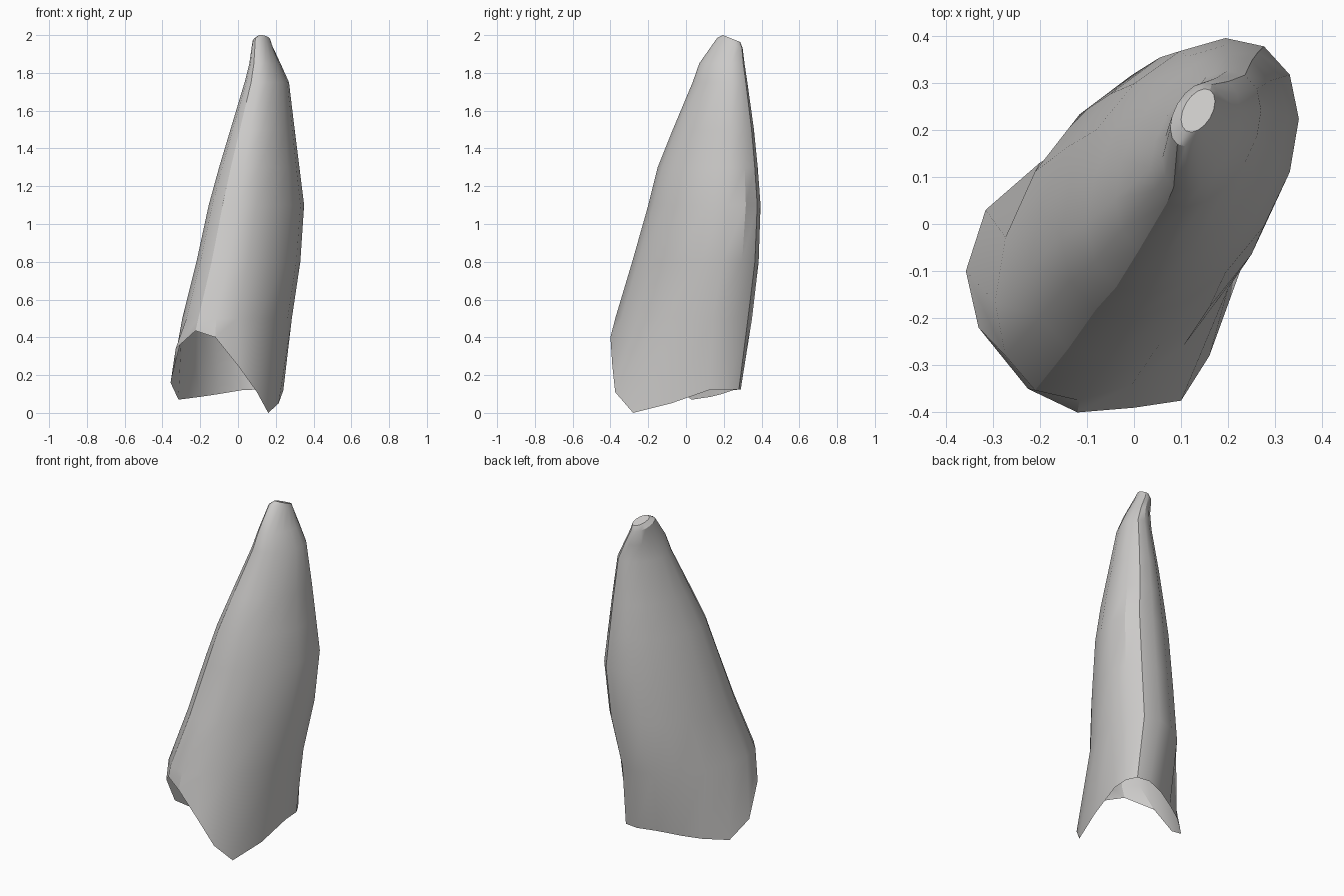
import bpy
import bmesh
from math import cos, radians, tau

if "Cube" in bpy.data.objects:
    bpy.data.objects.remove(bpy.data.objects["Cube"])

SIDES = 16
SKEW = radians(65)   # leans each oval cross-section along the diagonal


def oval(x0, x1, y0, y1, z, tilt=0.0):
    """Skewed oval filling the given extents, optionally sloping down to the back."""
    cx, cy, hx, hy = (x0 + x1) / 2, (y0 + y1) / 2, (x1 - x0) / 2, (y1 - y0) / 2
    ring = []
    for i in range(SIDES):
        t = tau * i / SIDES
        dy = hy * cos(t - SKEW)
        ring.append((cx + hx * cos(t), cy + dy, z - tilt * dy))
    return ring


# Open lower rim: two hanging flaps with a high notch at the front
rim = [
    (.24, .12, .12), (.24, .22, .125), (.21, .28, .125), (.13, .29, .125),
    (.02, .25, .12), (-.1, .19, .1), (-.2, .13, .085), (-.315, .03, .07),
    (-.357, -.1, .16), (-.33, -.22, .34), (-.225, -.35, .435), (-.12, -.4, .4),
    (0, -.39, .25), (.1, -.375, .11), (.16, -.28, 0), (.215, -.08, .05),
]

# Oval sections up the body: x range, y range, height
rings = [rim] + [oval(*s) for s in (
    (-.295, .285, -.375, .35, .5),
    (-.22, .33, -.285, .385, .8),
    (-.155, .35, -.2, .395, 1.1),
    (-.1, .325, -.15, .38, 1.3),
    (-.04, .3, -.07, .36, 1.5),
    (.035, .27, .035, .325, 1.75),
    (.06, .225, .07, .31, 1.85),
    (.077, .18, .165, .3, 1.958, .4),
    (.1, .172, .195, .287, 1.982, .4),
)]

# Loft the shell and close the blunt tip
bm = bmesh.new()
loops = [[bm.verts.new(p) for p in ring] for ring in rings]
for low, high in zip(loops, loops[1:]):
    for i in range(SIDES):
        j = (i + 1) % SIDES
        bm.faces.new((low[i], low[j], high[j], high[i]))
bm.faces.new(loops[-1])

mesh = bpy.data.meshes.new("horn_shell")
bm.to_mesh(mesh)
bm.free()
shell = bpy.data.objects.new("horn_shell", mesh)
bpy.context.collection.objects.link(shell)

# Single grey material
grey = bpy.data.materials.new("warm_grey")
grey.use_nodes = True
colour = (.6, .59, .58, 1)
grey.diffuse_color = colour
grey.node_tree.nodes["Principled BSDF"].inputs["Base Color"].default_value = colour
mesh.materials.append(grey)

bpy.context.view_layer.objects.active = shell
shell.select_set(True)
bpy.ops.object.shade_smooth_by_angle(angle=radians(30))
